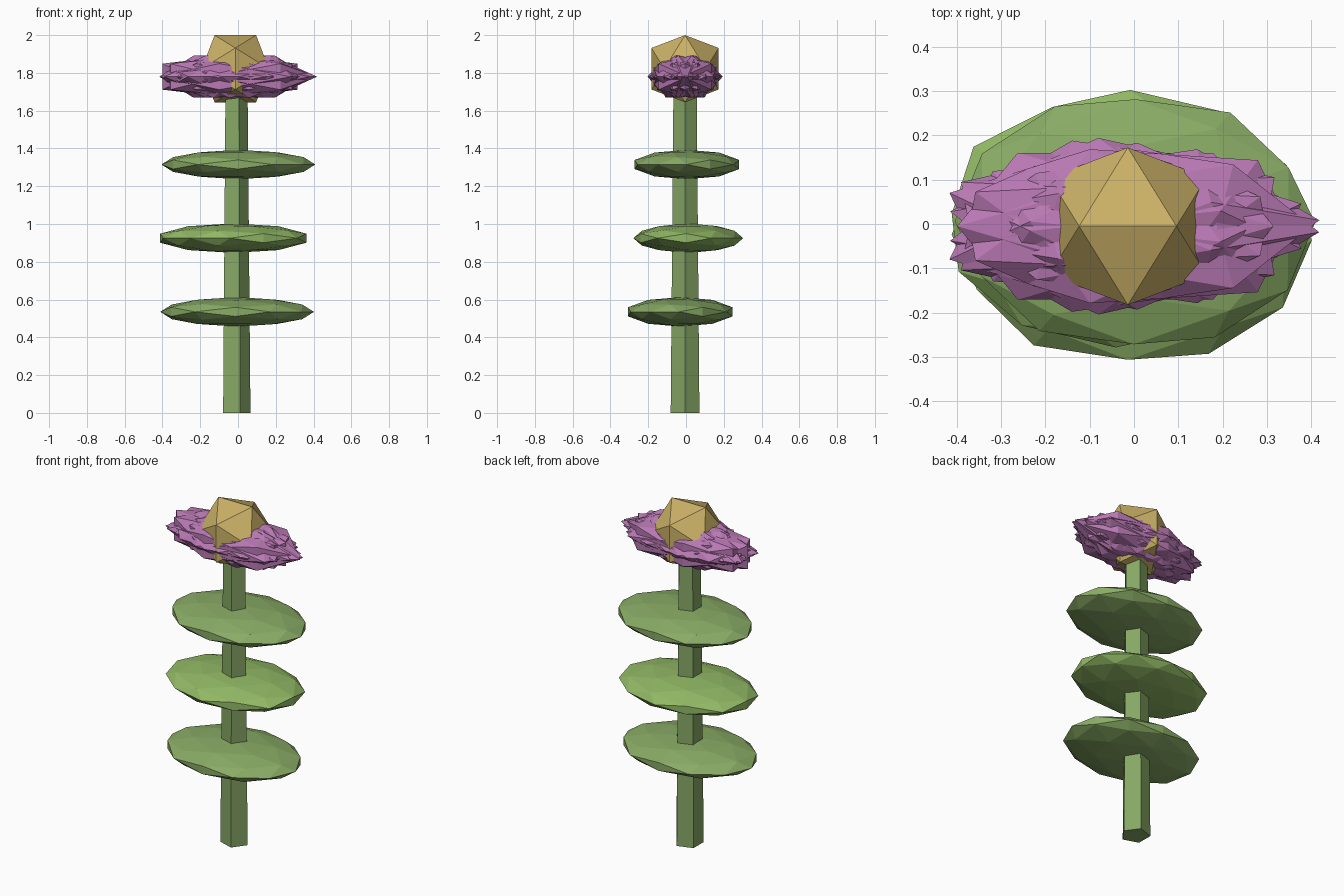
import bpy, bmesh
from math import sin, cos, pi, radians
from itertools import product
from mathutils import Vector, Matrix

if "Cube" in bpy.data.objects:
    bpy.data.objects.remove(bpy.data.objects["Cube"])


def material(name, color):
    m = bpy.data.materials.new(name)
    m.diffuse_color = (*color, 1)
    m.use_nodes = True
    m.node_tree.nodes["Principled BSDF"].inputs["Base Color"].default_value = m.diffuse_color
    return m


def hull(name, points, mat):
    """Flat-faced convex solid around a set of points."""
    bm = bmesh.new()
    for p in points:
        bm.verts.new(p)
    bmesh.ops.convex_hull(bm, input=bm.verts[:])
    bmesh.ops.dissolve_limit(bm, angle_limit=0.001, verts=bm.verts[:], edges=bm.edges[:])
    bmesh.ops.recalc_face_normals(bm, faces=bm.faces[:])
    me = bpy.data.meshes.new(name)
    bm.to_mesh(me)
    bm.free()
    me.materials.append(mat)
    ob = bpy.data.objects.new(name, me)
    bpy.context.collection.objects.link(ob)
    return ob


def symmetric(p):
    """All sign changes and cyclic shifts of a point."""
    pts = set()
    for s in product((1, -1), repeat=3):
        q = [a * b + 0.0 for a, b in zip(p, s)]
        for k in range(3):
            pts.add(tuple(q[k:] + q[:k]))
    return [Vector(p) for p in sorted(pts)]


ICO = symmetric((0, 0.5257, 0.8507))
ICO2 = ICO + symmetric((1, 0, 0)) + symmetric((0.309, 0.809, 0.5))


def ball(name, points, center, scale, turn, mat):
    """Faceted ball, turned about z and then stretched."""
    rot = Matrix.Rotation(turn, 3, 'Z')
    pts = [Vector([c + s * v for c, s, v in zip(center, scale, rot @ p)]) for p in points]
    return hull(name, pts, mat)


stem_mat = material("stem_green", (0.24, 0.39, 0.13))
leaf_mat = material("leaf_green", (0.25, 0.41, 0.13))
bright_mat = material("bright_leaf_green", (0.285, 0.485, 0.13))
petal_mat = material("petal_purple", (0.485, 0.19, 0.455))
heart_mat = material("heart_gold", (0.60, 0.44, 0.135))

CX, CY = -0.014, -0.005

# Stem: tapered five-sided prism
hull("stem", [(CX + r * cos(k * 2 * pi / 5), CY + r * sin(k * 2 * pi / 5), z)
              for r, z in ((0.08, 0), (0.064, 1.8)) for k in range(5)], stem_mat)

# Leaves: three flattened faceted discs, the middle one brighter
leaves = [(-0.005, -0.03, 57, leaf_mat), (-0.025, 0.012, -34, bright_mat),
          (0.002, 0.005, 58, leaf_mat)]
for i, (x, y, turn, mat) in enumerate(leaves):
    ball(f"leaf_{i + 1}", ICO2, (x, y, 0.535 + 0.39 * i), (0.407, 0.291, 0.078),
         radians(turn), mat)

# Petals: overlapping stretched solids, each turned a step further
N = 7
for i in range(N):
    t = i * 2 * pi / N
    r = 0.025 if i else -0.028
    ball(f"petal_{i + 1}", ICO, (CX + r * cos(t), CY + 0.5 * r * sin(t), 1.78),
         (0.42, 0.195, 0.131), t, petal_mat)

# Flower heart
ball("flower_heart", ICO, (CX, CY, 1.822), (0.209,) * 3, pi / 2, heart_mat)
